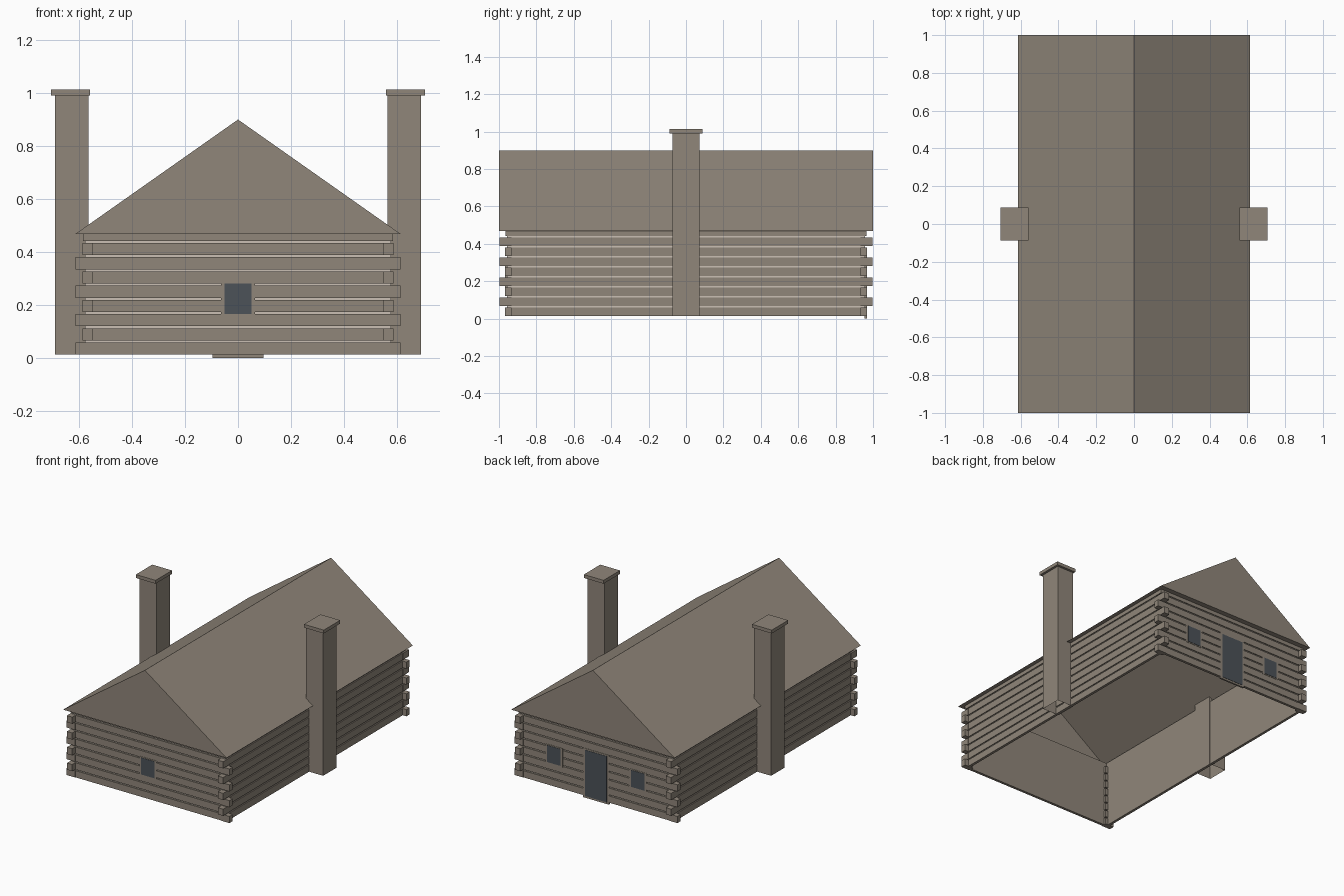
import bpy, bmesh

cube = bpy.data.objects.get("Cube")
if cube:
    bpy.data.objects.remove(cube, do_unlink=True)


def material(name, rgb):
    m = bpy.data.materials.new(name)
    m.use_nodes = True
    m.diffuse_color = (*rgb, 1)
    m.node_tree.nodes["Principled BSDF"].inputs["Base Color"].default_value = (*rgb, 1)
    return m


WOOD = material("weathered wood", (0.28, 0.24, 0.195))
CHINK = material("pale chinking", (0.60, 0.53, 0.46))
DARK = material("dark slate glass", (0.072, 0.084, 0.098))


def finish(name, bm, mat):
    bmesh.ops.recalc_face_normals(bm, faces=bm.faces)
    mesh = bpy.data.meshes.new(name)
    bm.to_mesh(mesh)
    bm.free()
    mesh.materials.append(mat)
    ob = bpy.data.objects.new(name, mesh)
    bpy.context.collection.objects.link(ob)
    return ob


def add_box(bm, x, y, z):
    """Add a box given its (low, high) range on each axis."""
    verts = bmesh.ops.create_cube(bm, size=1)["verts"]
    for v in verts:
        for axis, (lo, hi) in enumerate((x, y, z)):
            v.co[axis] = hi if v.co[axis] > 0 else lo
    return verts


def span(side, inner, outer):
    return tuple(sorted((side * inner, side * outer)))


def wall_boxes(bm, hx, hy, thick, z):
    """Four boxes forming a rectangular ring with outer half sizes hx, hy."""
    for s in (-1, 1):
        add_box(bm, (-hx, hx), span(s, hy - thick, hy), z)
        add_box(bm, span(s, hx - thick, hx), (-hy + thick, hy - thick), z)


HX, HY = 0.585, 0.965      # log faces
BASE, EAVE = 0.013, 0.468
PITCH, LOG = 0.0537, 0.0455
RECESS, LINER = 0.007, 0.018

# Stacked wall logs
logs = bmesh.new()
for i in range(9):
    z = BASE + i * PITCH
    wall_boxes(logs, HX, HY, LINER - 0.002, (z, min(z + LOG, EAVE)))
finish("wall_logs", logs, WOOD)

# Pale chinking between the logs
chinks = bmesh.new()
for i in range(8):
    z = BASE + i * PITCH
    wall_boxes(chinks, HX - RECESS, HY - RECESS, 0.008, (z + LOG, z + PITCH))
finish("chinking", chinks, CHINK)

# Plain inner face of the walls
liner = bmesh.new()
wall_boxes(liner, HX - 0.015, HY - 0.015, 0.003, (BASE, EAVE))
finish("wall_lining", liner, WOOD)

# Overlapping log ends, alternating direction at each corner
ends = bmesh.new()
for i in range(8):
    z = BASE + i * PITCH
    for sx in (-1, 1):
        for sy in (-1, 1):
            if i % 2 == 0:
                x, y = span(sx, 0.547, 0.613), span(sy, 0.932, 0.968)
            else:
                x, y = span(sx, 0.547, 0.587), span(sy, 0.932, 0.998)
            add_box(ends, x, y, (z, z + LOG))
finish("log_ends", ends, WOOD)

# Gabled roof shell, open inside, with soffit around the walls
RX, RY, RIDGE = 0.614, 1.0, 0.90
roof = bmesh.new()
corners = [(-1, -1), (1, -1), (1, 1), (-1, 1)]
outer = [roof.verts.new((sx * RX, sy * RY, EAVE)) for sx, sy in corners]
inner = [roof.verts.new((sx * (HX - LINER), sy * (HY - LINER), EAVE)) for sx, sy in corners]
front, back = (roof.verts.new((0, sy * RY, RIDGE)) for sy in (-1, 1))
fl, fr, br, bl = outer
for face in ((fl, fr, front), (br, bl, back), (fr, br, back, front), (bl, fl, front, back)):
    roof.faces.new(face)
for i in range(4):
    j = (i + 1) % 4
    roof.faces.new((outer[i], inner[i], inner[j], outer[j]))
finish("roof", roof, WOOD)

# Chimneys, hollow from below, with capstones
for s, side in ((1, "left"), (-1, "right")):
    stack = bmesh.new()
    add_box(stack, span(s, 0.563, 0.69), (-0.072, 0.072), (BASE, 0.992))
    low = [f for f in stack.faces if f.calc_center_median().z < BASE + 0.001]
    bmesh.ops.delete(stack, geom=low, context="FACES_ONLY")
    finish(side + "_chimney", stack, WOOD)
    cap = bmesh.new()
    add_box(cap, span(s, 0.558, 0.706), (-0.088, 0.088), (0.99, 1.013))
    finish(side + "_chimney_cap", cap, WOOD)


def opening(name, side, cx, half, z, trim, frame_z):
    """A dark panel with a wooden surround on the front (-1) or back (1) wall."""
    frame = bmesh.new()
    add_box(frame, (cx - half - trim, cx + half + trim), span(side, HY - 0.01, HY + 0.002), frame_z)
    finish(name + "_frame", frame, WOOD)
    panel = bmesh.new()
    add_box(panel, (cx - half, cx + half), span(side, HY, HY + 0.004), z)
    finish(name, panel, DARK)


# Windows and door
WINDOW_Z, FRAME_Z = (0.167, 0.281), (0.16, 0.288)
opening("front_window", -1, 0, 0.05, WINDOW_Z, 0.015, FRAME_Z)
opening("back_left_window", 1, 0.315, 0.05, WINDOW_Z, 0.015, FRAME_Z)
opening("back_right_window", 1, -0.315, 0.05, WINDOW_Z, 0.015, FRAME_Z)
opening("back_door", 1, 0, 0.082, (0.012, 0.325), 0.015, (0, 0.335))
